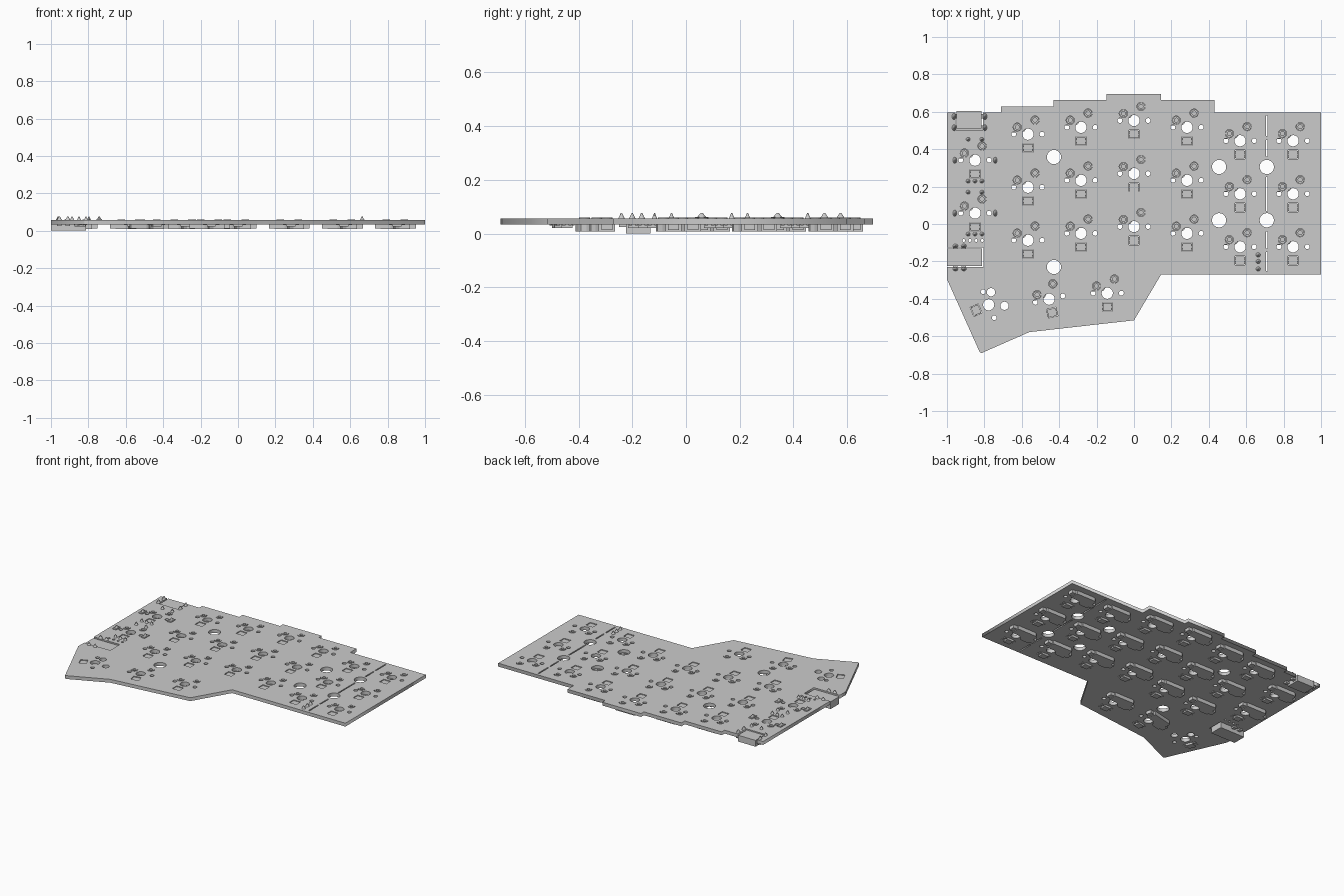
import bpy, bmesh, math
from mathutils import Matrix, Vector

if "Cube" in bpy.data.objects:
    bpy.data.objects.remove(bpy.data.objects["Cube"])

Z0, Z1 = 0.034, 0.057          # underside and top of the board


def circle(x, y, r, n=20):
    return [(x + r * math.cos(2 * math.pi * i / n), y + r * math.sin(2 * math.pi * i / n)) for i in range(n)]


def rect(x0, y0, x1, y1):
    return [(x0, y0), (x1, y0), (x1, y1), (x0, y1)]


def move(pts, m):
    return [tuple((m @ Vector((x, y, 0))).xy) for x, y in pts]


def prism(bm, pts, z0, z1, m=Matrix()):
    lo = [bm.verts.new(m @ Vector((x, y, z0))) for x, y in pts]
    hi = [bm.verts.new(m @ Vector((x, y, z1))) for x, y in pts]
    bm.faces.new(lo[::-1])
    bm.faces.new(hi)
    for i in range(len(pts)):
        j = (i + 1) % len(pts)
        bm.faces.new((lo[i], lo[j], hi[j], hi[i]))


def tube(bm, x, y, ro, ri, z0, z1, m):
    n = 16
    rings = [[bm.verts.new(m @ Vector((px, py, z))) for px, py in circle(x, y, r, n)]
             for r, z in ((ro, z0), (ro, z1), (ri, z1), (ri, z0))]
    for k in range(4):
        a, b = rings[k], rings[(k + 1) % 4]
        for i in range(n):
            j = (i + 1) % n
            bm.faces.new((a[i], a[j], b[j], b[i]))


def dome(bm, x, y, rx, ry, h=0.02):
    # solder joint: stacked shrinking rings on the top face
    n, prev = 12, None
    for f, z in ((1, -0.004), (1, 0), (0.62, 0.4 * h), (0.35, 0.8 * h), (0.15, h)):
        ring = [bm.verts.new((x + rx * f * c, y + ry * f * s, Z1 + z)) for c, s in circle(0, 0, 1, n)]
        if prev:
            for i in range(n):
                j = (i + 1) % n
                bm.faces.new((prev[i], prev[j], ring[j], ring[i]))
        else:
            bm.faces.new(ring[::-1])
        prev = ring
    bm.faces.new(prev)


def finish(name, bm):
    bmesh.ops.recalc_face_normals(bm, faces=bm.faces)
    me = bpy.data.meshes.new(name)
    bm.to_mesh(me)
    bm.free()
    ob = bpy.data.objects.new(name, me)
    bpy.context.collection.objects.link(ob)
    return ob


# Key positions: x, y, angle, has socket
keys = []
for i, top in enumerate((0.48, 0.517, 0.553, 0.517, 0.445, 0.445)):
    keys += [(-0.567 + 0.2835 * i, top - 0.2835 * r, 0, True) for r in range(3)]
knobs = [(-0.85, 0.341), (-0.85, 0.058)]
keys += [(x, y, 0, True) for x, y in knobs]
keys += [(-0.143, -0.37, 0, True), (-0.454, -0.402, 13, True), (-0.777, -0.432, -67, False)]

# Board outline with notches for the two connectors
outline = [(-1, 0.597), (-0.955, 0.597), (-0.955, 0.503), (-0.808, 0.503), (-0.808, 0.597),
           (-0.71, 0.597), (-0.71, 0.628), (-0.43, 0.628), (-0.43, 0.664), (-0.147, 0.664),
           (-0.147, 0.695), (0.145, 0.695), (0.145, 0.664), (0.43, 0.664), (0.43, 0.597),
           (1, 0.597), (1, -0.27), (0.145, -0.27), (0, -0.515), (-0.56, -0.578),
           (-0.815, -0.69), (-0.825, -0.685), (-1, -0.295), (-1, -0.23), (-0.804, -0.23),
           (-0.804, -0.126), (-1, -0.126)]
loops = [outline]

# Switch sockets and lights below the board
sockets, lights = bmesh.new(), bmesh.new()
body = [(-0.088, 0.01), (-0.035, 0.01), (-0.018, 0.016), (-0.006, 0.034), (0.012, 0.045),
        (0.07, 0.045), (0.07, 0.106), (-0.07, 0.106), (-0.083, 0.1), (-0.088, 0.088)]
pins = [(-0.057, 0.038), (0.038, 0.0756)]
for x, y, deg, has_socket in keys:
    m = Matrix.Translation((x, y, 0)) @ Matrix.Rotation(math.radians(deg), 4, 'Z')
    loops += [move(c, m) for c in (circle(0, 0, 0.03, 28), circle(-0.0756, 0, 0.013), circle(0.0756, 0, 0.013),
                                   circle(*pins[0], 0.0222), circle(*pins[1], 0.0222))]
    loops.append(move(rect(-0.026, -0.097, 0.026, -0.05), m))
    prism(lights, rect(-0.0235, -0.0945, 0.0235, -0.0525), 0.022, 0.053, m)
    for sx in (-1, 1):
        for ly in (-0.085, -0.062):
            prism(lights, rect(min(sx * 0.022, sx * 0.043), ly - 0.006, max(sx * 0.022, sx * 0.043), ly + 0.006),
                  0.03, Z0, m)
    if has_socket:
        prism(sockets, body, 0.009, Z0, m)
        prism(sockets, rect(-0.117, 0.018, -0.088, 0.058), 0.013, Z0, m)
        prism(sockets, rect(0.07, 0.0556, 0.1, 0.0956), 0.013, Z0, m)
        for px, py in pins:
            tube(sockets, px, py, 0.0205, 0.011, Z0, Z1 + 0.003, m)
finish("switch_sockets", sockets)
finish("key_lights", lights)

# Mounting holes, snap-off slots and spare pin holes
for x, y in ((-0.428, 0.358), (-0.428, -0.23), (0.455, 0.305), (0.71, 0.305), (0.455, 0.02), (0.71, 0.02)):
    loops.append(circle(x, y, 0.038, 32))
for y0, y1 in ((0.47, 0.58), (0.36, 0.45), (0.07, 0.25), (-0.13, -0.04), (-0.25, -0.15)):
    loops.append(rect(0.706, y0, 0.714, y1))
loops += [circle(-0.91 + 0.033 * i, -0.088, 0.008, 12) for i in range(4)]

# Board: filled flat curve, thickened
cu = bpy.data.curves.new("circuit_board", 'CURVE')
cu.dimensions, cu.fill_mode, cu.extrude = '2D', 'BOTH', (Z1 - Z0) / 2
for pts in loops:
    sp = cu.splines.new('POLY')
    sp.points.add(len(pts) - 1)
    for p, (x, y) in zip(sp.points, pts):
        p.co = (x, y, 0, 1)
    sp.use_cyclic_u = True
temp = bpy.data.objects.new("board_curve", cu)
bpy.context.collection.objects.link(temp)
bpy.context.view_layer.update()
me = bpy.data.meshes.new_from_object(temp.evaluated_get(bpy.context.evaluated_depsgraph_get()))
bm = bmesh.new()
bm.from_mesh(me)
bmesh.ops.remove_doubles(bm, verts=bm.verts, dist=1e-5)
bmesh.ops.translate(bm, verts=bm.verts, vec=(0, 0, (Z0 + Z1) / 2))
bpy.data.objects.remove(temp)
bpy.data.meshes.remove(me)
finish("circuit_board", bm)

# Solder joints and knob mounting lugs on top
solder = bmesh.new()
for i, (x, y) in enumerate(knobs):
    s = -1 if i else 1
    for dx in (-0.037, 0.037):
        dome(solder, x + dx, y + 0.112, 0.011, 0.011)
    for dx in (-0.037, 0, 0.037):
        dome(solder, x + dx, y - 0.112, 0.011, 0.011)
    for dx in (-0.108, 0.108):
        dome(solder, x + dx, y, 0.014, 0.022)
        prism(solder, rect(x + dx - 0.014, y - 0.025, x + dx + 0.014, y + 0.025), Z1 - 0.004, Z1 + 0.005)
for x in (-0.962, -0.797):
    for y in (0.575, 0.515):
        dome(solder, x, y, 0.011, 0.017)
for y in (-0.117, -0.241):
    for x in (-0.955, -0.91):
        dome(solder, x, y, 0.014, 0.010)
for y in (-0.165, -0.2, -0.24):
    dome(solder, 0.664, y, 0.012, 0.012)
finish("solder_joints", solder)

# Side audio-style jack with its feet
bm = bmesh.new()
prism(bm, rect(-1, -0.224, -0.812, -0.132), 0.0, 0.05)
for x in (-0.955, -0.91):
    prism(bm, rect(x - 0.012, -0.25, x + 0.012, -0.108), 0.024, Z0)
finish("side_jack", bm)

# Rear data connector with its feet
bm = bmesh.new()
prism(bm, rect(-0.948, 0.51, -0.815, 0.603), 0.01, 0.053)
for y in (0.575, 0.515):
    prism(bm, rect(-0.972, y - 0.012, -0.79, y + 0.012), 0.022, Z0)
finish("rear_connector", bm)
